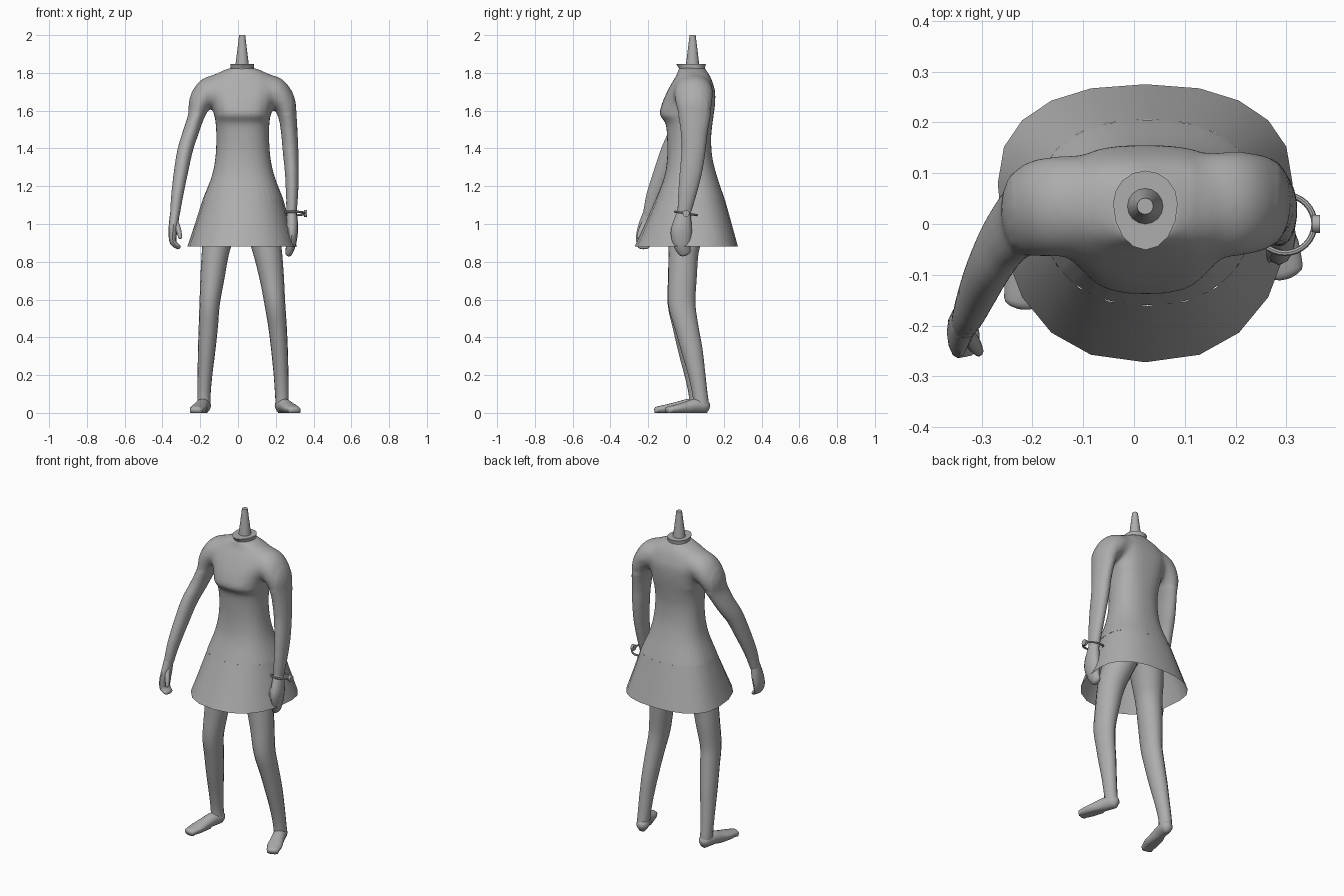
import bpy, bmesh, math
from mathutils import Vector

if "Cube" in bpy.data.objects:
    bpy.data.objects.remove(bpy.data.objects["Cube"])

gray = bpy.data.materials.new("matte_gray")
gray.diffuse_color = (0.42, 0.42, 0.42, 1)
gray.use_nodes = True
gray.node_tree.nodes["Principled BSDF"].inputs["Base Color"].default_value = gray.diffuse_color


def finish(bm, name, angle=50):
    bmesh.ops.recalc_face_normals(bm, faces=bm.faces)
    me = bpy.data.meshes.new(name)
    bm.to_mesh(me)
    bm.free()
    ob = bpy.data.objects.new(name, me)
    bpy.context.collection.objects.link(ob)
    me.materials.append(gray)
    bpy.ops.object.select_all(action='DESELECT')
    ob.select_set(True)
    bpy.context.view_layer.objects.active = ob
    bpy.ops.object.shade_smooth_by_angle(angle=math.radians(angle))
    return ob


def smooth_rows(rows, sub):
    """Catmull-Rom interpolation of number rows."""
    out = []
    for i in range(len(rows) - 1):
        a, b = rows[max(i - 1, 0)], rows[i]
        c, d = rows[i + 1], rows[min(i + 2, len(rows) - 1)]
        for k in range(sub):
            t = k / sub
            out.append([0.5 * (2 * q + (r - p) * t + (2 * p - 5 * q + 4 * r - s) * t * t
                               + (3 * q - p - 3 * r + s) * t ** 3)
                        for p, q, r, s in zip(a, b, c, d)])
    out.append(list(rows[-1]))
    return out


def skin(bm, rings, caps=(True, True)):
    vs = [[bm.verts.new(p) for p in ring] for ring in rings]
    n = len(vs[0])
    for a, b in zip(vs, vs[1:]):
        for i in range(n):
            j = (i + 1) % n
            bm.faces.new((a[i], a[j], b[j], b[i]))
    for on, ring in zip(caps, (vs[0], vs[-1])):
        if on:
            bm.faces.new(ring)


def power(v, e):
    return math.copysign(abs(v) ** e, v)


def flat_rings(rows, n):
    """Level rings from rows of z, left, right, front, back, squareness, widest y."""
    rings = []
    for z, x0, x1, yf, yb, sq, cy in rows:
        cx = (x0 + x1) / 2
        ring = []
        for i in range(n):
            a = 2 * math.pi * i / n
            c, s = power(math.cos(a), 2 / sq), power(math.sin(a), 2 / sq)
            ring.append((cx + c * (x1 - x0) / 2, cy + s * ((yb - cy) if s > 0 else (cy - yf)), z))
        rings.append(ring)
    return rings


def limb(name, rows, n=16, sub=4, ref=(0, 1, 0)):
    """Tube along rows of x, y, z, side radius, depth radius, with rounded ends."""
    rows = smooth_rows(rows, sub)
    pts = [Vector(r[:3]) for r in rows]
    rings = []

    def ring(p, t, rx, ry):
        side = t.cross(Vector(ref)).normalized()
        depth = side.cross(t)
        rings.append([p + side * rx * math.cos(2 * math.pi * i / n)
                      + depth * ry * math.sin(2 * math.pi * i / n) for i in range(n)])

    last = len(pts) - 1
    for i, p in enumerate(pts):
        t = (pts[min(i + 1, last)] - pts[max(i - 1, 0)]).normalized()
        rx, ry = rows[i][3:]
        ends = ((80, 55, 28), -1) if i == 0 else ((28, 55, 80), 1)
        if i == 0:
            for q in map(math.radians, ends[0]):
                ring(p - t * min(rx, ry) * math.sin(q), t, rx * math.cos(q), ry * math.cos(q))
        ring(p, t, rx, ry)
        if i == last:
            for q in map(math.radians, ends[0]):
                ring(p + t * min(rx, ry) * math.sin(q), t, rx * math.cos(q), ry * math.cos(q))
    bm = bmesh.new()
    skin(bm, rings)
    return finish(bm, name)


# Bodice with bust, waist and shoulders
bm = bmesh.new()
skin(bm, flat_rings(smooth_rows([
    (1.10, -.195, .244, -.172, .212, 2.3, .05),
    (1.13, -.187, .24, -.16, .205, 2.3, .05),
    (1.25, -.14, .194, -.115, .165, 2.3, .03),
    (1.35, -.12, .172, -.10, .14, 2.3, .03),
    (1.45, -.115, .165, -.10, .133, 2.3, .03),
    (1.53, -.118, .166, -.108, .14, 2.5, .03),
    (1.58, -.127, .174, -.138, .147, 2.7, .03),
    (1.64, -.145, .19, -.126, .154, 2.6, .03),
    (1.70, -.17, .215, -.10, .154, 2.6, .03),
    (1.75, -.165, .21, -.073, .141, 2.5, .03),
    (1.785, -.135, .18, -.052, .126, 2.3, .03),
    (1.81, -.085, .13, -.042, .11, 2, .03),
    (1.825, -.043, .088, -.038, .1, 2, .03)], 4), 36))
bodice = finish(bm, "bodice")

# Arm swung forward, and hanging arm
left_arm = limb("left_arm", [
    (-.0, .042, 1.745, .05, .075), (-.08, .042, 1.722, .072, .092),
    (-.15, .036, 1.7, .08, .1), (-.198, .028, 1.645, .063, .096),
    (-.222, .01, 1.57, .044, .08), (-.252, -.025, 1.48, .042, .068),
    (-.28, -.073, 1.39, .041, .06), (-.303, -.122, 1.27, .038, .052),
    (-.322, -.168, 1.15, .032, .043), (-.334, -.195, 1.05, .026, .034)])
right_arm = limb("right_arm", [
    (.045, .042, 1.745, .05, .075), (.12, .042, 1.722, .072, .095),
    (.19, .04, 1.7, .082, .105), (.241, .042, 1.645, .064, .1),
    (.262, .045, 1.57, .049, .086), (.272, .043, 1.48, .044, .072),
    (.278, .04, 1.39, .042, .065), (.285, .025, 1.27, .037, .06),
    (.286, .005, 1.15, .032, .048), (.284, -.01, 1.06, .027, .036)])

# Fuse arms and bodice into one skin
bm = bmesh.new()
for part in (bodice, left_arm, right_arm):
    bm.from_mesh(part.data)
    bpy.data.objects.remove(part)
body = finish(bm, "upper_body")
mod = body.modifiers.new("fuse", 'REMESH')
mod.mode = 'VOXEL'
mod.voxel_size = .008
bpy.ops.object.modifier_apply(modifier=mod.name)
bm = bmesh.new()
bm.from_mesh(body.data)
bpy.data.objects.remove(body)
# soften the skin, most of all around the shoulder joints
for rounds, test in ((3, lambda c: c.z > 1.2),
                     (22, lambda c: c.z > 1.58 and .1 < abs(c.x - .022) < .26)):
    verts = [v for v in bm.verts if test(v.co)]
    for _ in range(rounds):
        bmesh.ops.smooth_vert(bm, verts=verts, factor=.5, use_axis_x=True, use_axis_y=True, use_axis_z=True)
# open the waist end where the skirt begins
faces = [f for f in bm.faces if f.calc_center_median().z < 1.16 and -.225 < f.calc_center_median().x < .249]
geom = set(faces)
for f in faces:
    geom.update(f.verts)
    geom.update(f.edges)
bmesh.ops.bisect_plane(bm, geom=list(geom), plane_co=(0, 0, 1.13), plane_no=(0, 0, 1), clear_inner=True)
finish(bm, "upper_body", 60)

# Open flared skirt
bm = bmesh.new()
skin(bm, flat_rings([
    (1.13, -.187, .24, -.161, .206, 2.3, .05),
    (1.00, -.228, .276, -.217, .242, 2.35, .065),
    (.88, -.268, .312, -.272, .275, 2.35, .08)], 20), caps=(False, False))
finish(bm, "skirt")

# Flared egg-shaped collar
bm = bmesh.new()
skin(bm, flat_rings([
    (1.80, -.042, .087, -.036, .1, 2, .04),
    (1.825, -.039, .084, -.037, .1, 2, .04),
    (1.846, -.041, .086, -.051, .105, 2, .04)], 16))
finish(bm, "collar", 30)

# Tapered neck peg
bm = bmesh.new()
bmesh.ops.create_cone(bm, cap_ends=True, segments=16, radius1=.037, radius2=.016, depth=.17)
bmesh.ops.translate(bm, verts=bm.verts, vec=(.022, .035, 1.915))
finish(bm, "neck_peg")

# Hands
limb("left_hand", [
    (-.334, -.195, 1.06, .025, .032), (-.341, -.205, 1.0, .025, .044),
    (-.346, -.215, .945, .022, .048), (-.342, -.222, .902, .018, .042),
    (-.318, -.225, .88, .014, .034)], 12)
limb("left_thumb", [
    (-.33, -.215, 1.01, .016, .016), (-.314, -.238, .965, .014, .015),
    (-.306, -.25, .93, .01, .011)], 10)
limb("right_hand", [
    (.284, -.01, 1.07, .026, .034), (.286, -.02, 1.0, .032, .05),
    (.285, -.025, .95, .032, .056), (.28, -.02, .89, .026, .046),
    (.27, -.008, .85, .02, .034)], 12)
limb("right_thumb", [
    (.274, -.04, 1.0, .016, .018), (.262, -.062, .95, .013, .015),
    (.258, -.066, .915, .01, .012)], 10)

# Legs
limb("left_leg", [
    (-.06, .03, 1.06, .09, .11), (-.095, .005, .96, .085, .095),
    (-.118, -.012, .86, .073, .08), (-.135, -.02, .72, .064, .075),
    (-.15, -.027, .58, .054, .07), (-.157, -.008, .46, .051, .063),
    (-.166, .015, .33, .046, .056), (-.175, .038, .2, .039, .045),
    (-.18, .054, .1, .035, .04), (-.18, .058, .045, .034, .042)])
limb("right_leg", [
    (.1, .03, 1.06, .09, .11), (.13, .005, .96, .085, .095),
    (.155, -.012, .86, .077, .08), (.178, -.018, .72, .065, .075),
    (.195, -.022, .58, .055, .072), (.209, .002, .46, .049, .063),
    (.22, .032, .33, .044, .056), (.228, .058, .2, .039, .045),
    (.232, .074, .1, .036, .04), (.234, .08, .045, .035, .042)])

# Turned-out feet, flattened at the sole
for name, heel, toe in (("left_foot", (-.178, .068), (-.222, -.152)),
                        ("right_foot", (.23, .092), (.3, -.092))):
    rows = []
    for t, w, h in ((0, .036, .036), (.25, .037, .036), (.5, .039, .029), (.75, .043, .022), (1, .034, .016)):
        rows.append((heel[0] + t * (toe[0] - heel[0]), heel[1] + t * (toe[1] - heel[1]), h + .002, w, h))
    foot = limb(name, rows, 16, 3, (0, 0, 1))
    for v in foot.data.vertices:
        if v.co.z < .012:
            v.co.z = 0.0

# Bracelet with a round charm
bpy.ops.mesh.primitive_torus_add(major_radius=.058, minor_radius=.006, major_segments=32,
                                 minor_segments=8, location=(.297, 0, 1.056), rotation=(-.16, 0, 0))
bpy.context.object.name = "bracelet"
bpy.context.object.data.materials.append(gray)
bpy.ops.object.shade_smooth_by_angle()
bpy.ops.mesh.primitive_cylinder_add(vertices=16, radius=.018, depth=.016,
                                    location=(.358, 0, 1.056), rotation=(0, math.pi / 2, 0))
bpy.context.object.name = "bracelet_charm"
bpy.context.object.data.materials.append(gray)
bpy.ops.object.shade_smooth_by_angle()
